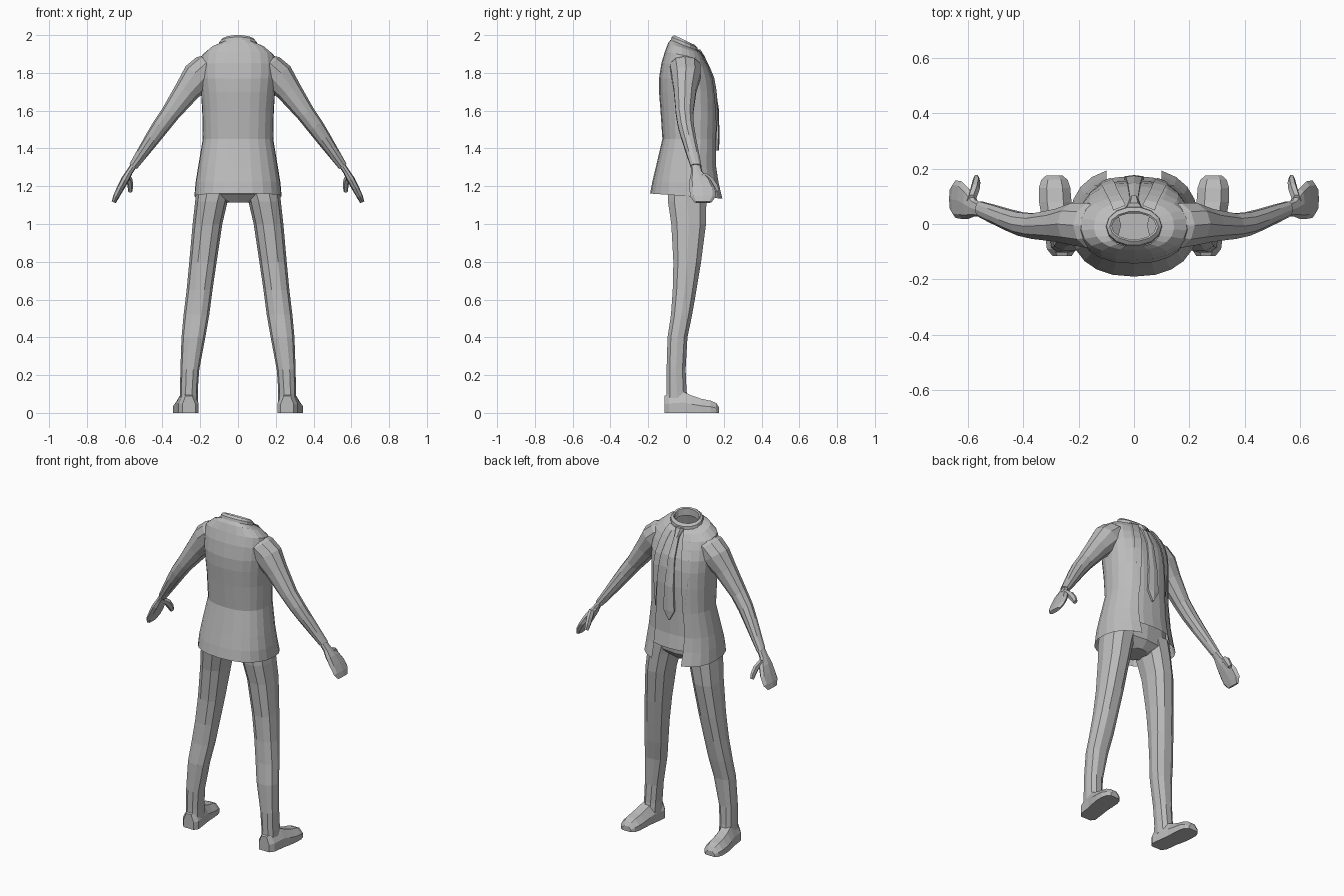
import bpy, bmesh, math
from mathutils import Vector as V

grey = bpy.data.materials.new("suit grey")
grey.diffuse_color = (0.5, 0.5, 0.5, 1)


def loft(name, rings, closed=True, caps=True, mirror=False):
    """Skin a list of equal-length point rings."""
    bm = bmesh.new()
    vs = [[bm.verts.new(p) for p in r] for r in rings]
    n = len(rings[0])
    for a, b in zip(vs, vs[1:]):
        for i in range(n if closed else n - 1):
            j = (i + 1) % n
            bm.faces.new((a[i], a[j], b[j], b[i]))
    if caps and closed:
        bm.faces.new(vs[0])
        bm.faces.new(vs[-1])
    bmesh.ops.recalc_face_normals(bm, faces=bm.faces)
    me = bpy.data.meshes.new(name)
    bm.to_mesh(me)
    bm.free()
    me.materials.append(grey)
    ob = bpy.data.objects.new(name, me)
    bpy.context.collection.objects.link(ob)
    if mirror:
        ob.modifiers.new("mirror", 'MIRROR').use_mirror_merge = False
    return ob


def spow(v, e):
    return math.copysign(abs(v) ** e, v)


def oval(c, u, v, n=8, e=1.0):
    """Ring around c spanned by half-axes u and v."""
    c, u, v = V(c), V(u), V(v)
    return [c + u * spow(math.cos(t), e) + v * spow(math.sin(t), e)
            for t in (2 * math.pi * i / n for i in range(n))]


def body_arc(z, rx, yb, yf, slope, a0, a1, n, e=0.85):
    """Part of a body cross-section, tilted along y."""
    yc, pts = (yb + yf) / 2, []
    for i in range(n + 1):
        a = a0 + (a1 - a0) * i / n
        y = yc + (yf - yb) / 2 * spow(math.sin(a), e)
        pts.append((rx * spow(math.cos(a), e), y, z + slope * y))
    return pts


# z, half width, back y, front y, tilt, half opening
BODY = [(1.148, .232, -.19, .205, -.07, .10), (1.22, .225, -.178, .185, -.03, .10),
        (1.30, .212, -.16, .172, 0, .10), (1.45, .187, -.125, .17, 0, .092),
        (1.60, .190, -.135, .17, 0, .085), (1.70, .197, -.143, .163, 0, .078),
        (1.77, .203, -.143, .148, 0, .07), (1.84, .203, -.13, .122, -.1, .06),
        (1.89, .192, -.112, .10, -.2, .05), (1.927, .145, -.095, .082, -.32, .04),
        (1.942, .098, -.082, .062, -.4, .03)]

# Jacket, open at the front, wrapping round the back
jacket = []
for z, rx, yb, yf, sl, op in BODY:
    a0 = math.acos((op / rx) ** (1 / .85))
    jacket.append(body_arc(z, rx, yb, yf, sl, a0, -math.pi - a0, 20))
loft("jacket", jacket, closed=False)

# Shirt front behind the opening
loft("shirt_front", [body_arc(z, rx - .008, yb, yf - .012, sl, .3, math.pi - .3, 10)
                     for z, rx, yb, yf, sl, op in BODY[1:]], closed=False)

# Jacket lapels, folded strips beside the opening
lapel = []
for (z, rx, yb, yf, sl, op) in BODY[3:]:
    w = .045 * min(1, (z - 1.40) / .3)
    row = []
    for x in (op, op + w):
        a = math.acos(min(1, x / rx) ** (1 / .85))
        p = body_arc(z, rx, yb, yf, sl, a, a, 1)[0]
        row.append((p[0], p[1] + .007, p[2] + .003))
    lapel.append(row)
loft("lapel", lapel, closed=False, mirror=True)

# Collar band, hollow and tilted forward
loft("collar", [oval((0, -.010, 1.938), (.102, 0, 0), (0, .074, -.030), 14),
                oval((0, -.008, 1.962), (.100, 0, 0), (0, .070, -.028), 14),
                oval((0, -.008, 1.974), (.088, 0, 0), (0, .054, -.026), 14),
                oval((0, -.008, 1.968), (.080, 0, 0), (0, .048, -.025), 14),
                oval((0, -.008, 1.925), (.080, 0, 0), (0, .048, -.025), 14)], caps=False)

# Tie blade and knot
tie = [(1.915, .064, .026), (1.875, .098, .015), (1.77, .145, .022), (1.60, .170, .03),
       (1.45, .172, .037), (1.39, .170, .003)]
loft("tie", [[(-w, y - .012, z), (-w, y, z), (0, y + .005, z), (w, y, z), (w, y - .012, z)]
             for z, y, w in tie])
loft("tie_knot", [oval((0, .060, 1.925), (.028, 0, 0), (0, .018, 0), 6),
                  oval((0, .088, 1.88), (.016, 0, 0), (0, .018, 0), 6)])

# Trouser seat
loft("trouser_seat", [oval((0, .005, 1.115), (.075, 0, 0), (0, .07, 0), 12),
                      oval((0, .005, 1.16), (.205, 0, 0), (0, .108, 0), 12, .85),
                      oval((0, .005, 1.30), (.195, 0, 0), (0, .125, 0), 12, .85)])

# Trouser legs: z, inner x, outer x, back y, front y
LEG = [(1.22, .02, .215, -.10, .112), (1.12, .055, .227, -.10, .112), (1.00, .083, .24, -.082, .11),
       (.80, .113, .258, -.07, .083), (.65, .135, .272, -.073, .058), (.52, .152, .288, -.082, .035),
       (.40, .173, .299, -.1, .01), (.23, .205, .305, -.105, 0), (.12, .213, .307, -.105, .005),
       (.05, .212, .308, -.108, .015)]
loft("trouser_leg", [oval(((a + b) / 2, (c + d) / 2, z), ((b - a) / 2, 0, 0),
                          (0, (d - c) / 2, 0), 10, .85)
                     for z, a, b, c, d in LEG], mirror=True)

# Shoes: y, inner x, outer x, height
SHOE = [(-.115, .225, .295, .09), (-.09, .208, .315, .10), (-.01, .218, .325, .11), (.03, .224, .335, .092),
        (.08, .226, .343, .075), (.13, .23, .344, .065), (.16, .24, .335, .052), (.175, .258, .318, .03)]
loft("shoe", [[(a, y, 0), (b, y, 0), (b, y, h * .5), (b - (b - a) * .25, y, h),
               (a + (b - a) * .25, y, h), (a, y, h * .5)] for y, a, b, h in SHOE], mirror=True)

# Sleeves: centre, half thickness, half depth
ARM = [((.10, -.005, 1.86), .065, .07), ((.15, -.005, 1.835), .085, .085),
       ((.205, 0, 1.785), .088, .08), ((.27, -.005, 1.705), .068, .062),
       ((.358, -.008, 1.585), .050, .048), ((.41, 0, 1.515), .046, .044),
       ((.455, .015, 1.45), .040, .040), ((.51, .036, 1.37), .031, .035),
       ((.555, .053, 1.305), .024, .030)]
loft("sleeve", [oval(c, (.82 * r, 0, .57 * r), (0, d, 0), 10) for c, r, d in ARM], mirror=True)

# Hands: flat mitts with a separate thumb
HAND = [((.548, .050, 1.315), .018, .026), ((.575, .058, 1.275), .018, .030),
        ((.598, .074, 1.235), .022, .055), ((.622, .086, 1.19), .020, .068),
        ((.645, .09, 1.145), .017, .068), ((.658, .09, 1.115), .012, .045)]
loft("hand", [oval(c, (.88 * r, 0, .4 * r), (0, d, 0), 8, .8) for c, r, d in HAND], mirror=True)
THUMB = [((.588, .085, 1.262), .016, .022), ((.575, .125, 1.235), .017, .020),
         ((.570, .150, 1.20), .015, .018), ((.570, .165, 1.172), .011, .013)]
loft("thumb", [oval(c, (r, 0, 0), (0, d, d * .5), 6) for c, r, d in THUMB], mirror=True)
